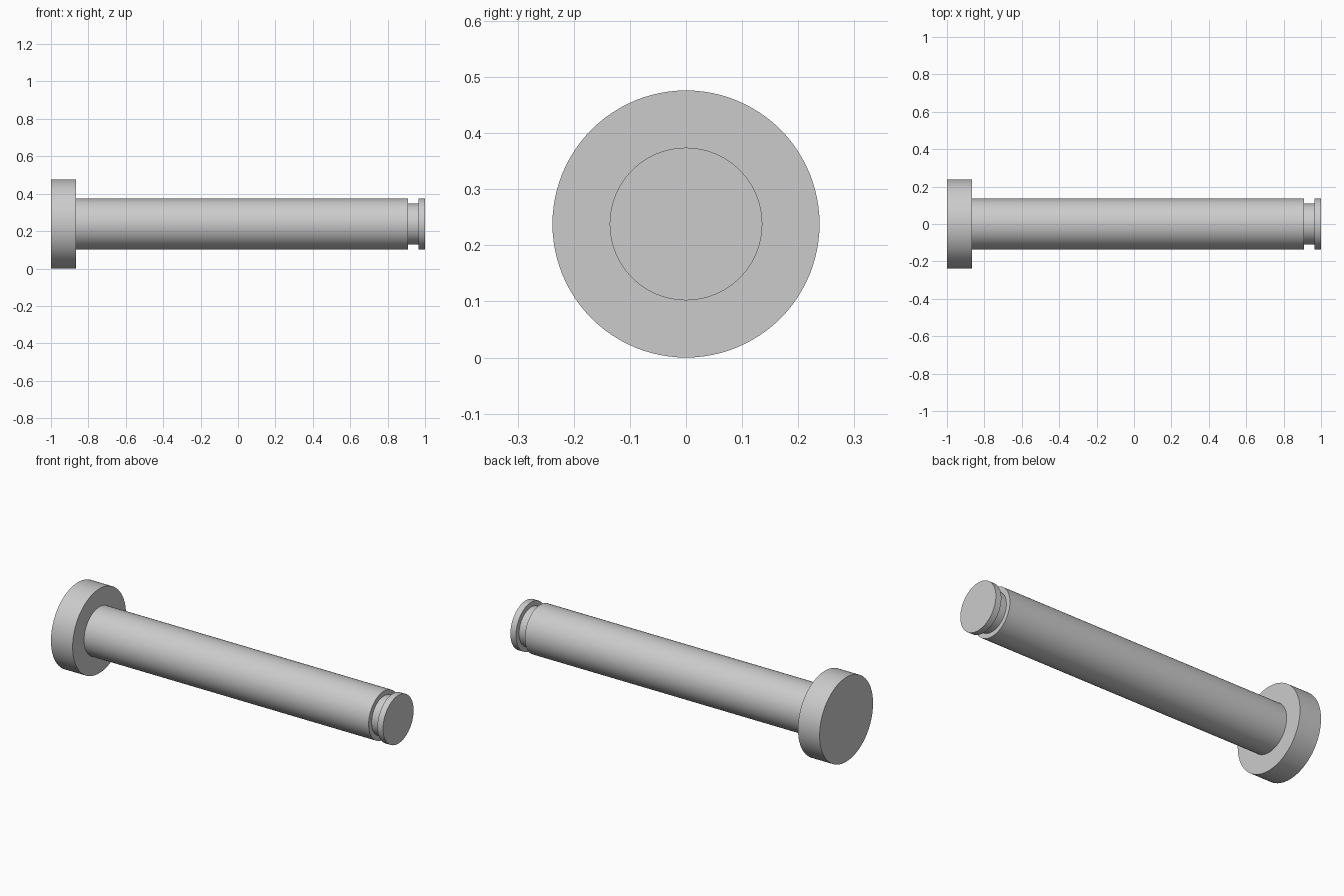
import bpy
import bmesh
import math
from mathutils import Matrix

cube = bpy.data.objects.get("Cube")
if cube:
    bpy.data.objects.remove(cube, do_unlink=True)

SIDES = 96
HEAD_R, SHAFT_R, GROOVE_R = 0.238, 0.136, 0.109

# Plain grey metal
steel = bpy.data.materials.new("grey_steel")
steel.use_nodes = True
colour = (0.6, 0.6, 0.6, 1)
steel.diffuse_color = colour
steel.node_tree.nodes["Principled BSDF"].inputs["Base Color"].default_value = colour

# Half profile along the axis (x, radius): head, shaft, clip groove, end collar
profile = [
    (-1, 0), (-1, HEAD_R), (-0.865, HEAD_R),
    (-0.865, SHAFT_R), (0.91, SHAFT_R),
    (0.91, GROOVE_R), (0.965, GROOVE_R),
    (0.965, SHAFT_R), (1, SHAFT_R), (1, 0),
]

# Revolve the profile about the x axis into one closed solid
bm = bmesh.new()
verts = [bm.verts.new((x, 0, r)) for x, r in profile]
edges = [bm.edges.new(pair) for pair in zip(verts, verts[1:])]
bmesh.ops.spin(bm, geom=verts + edges, cent=(0, 0, 0), axis=(1, 0, 0),
               angle=math.tau, steps=SIDES, use_merge=True)
bmesh.ops.remove_doubles(bm, verts=bm.verts, dist=0.0001)
bmesh.ops.recalc_face_normals(bm, faces=bm.faces)
bmesh.ops.transform(bm, matrix=Matrix.Translation((0, 0, HEAD_R)), verts=bm.verts)

mesh = bpy.data.meshes.new("headed_pin")
bm.to_mesh(mesh)
bm.free()
mesh.materials.append(steel)
pin = bpy.data.objects.new("headed_pin", mesh)
bpy.context.collection.objects.link(pin)

# Smooth round walls, sharp rims
bpy.ops.object.select_all(action="DESELECT")
pin.select_set(True)
bpy.context.view_layer.objects.active = pin
bpy.ops.object.shade_smooth_by_angle(angle=math.radians(30))
